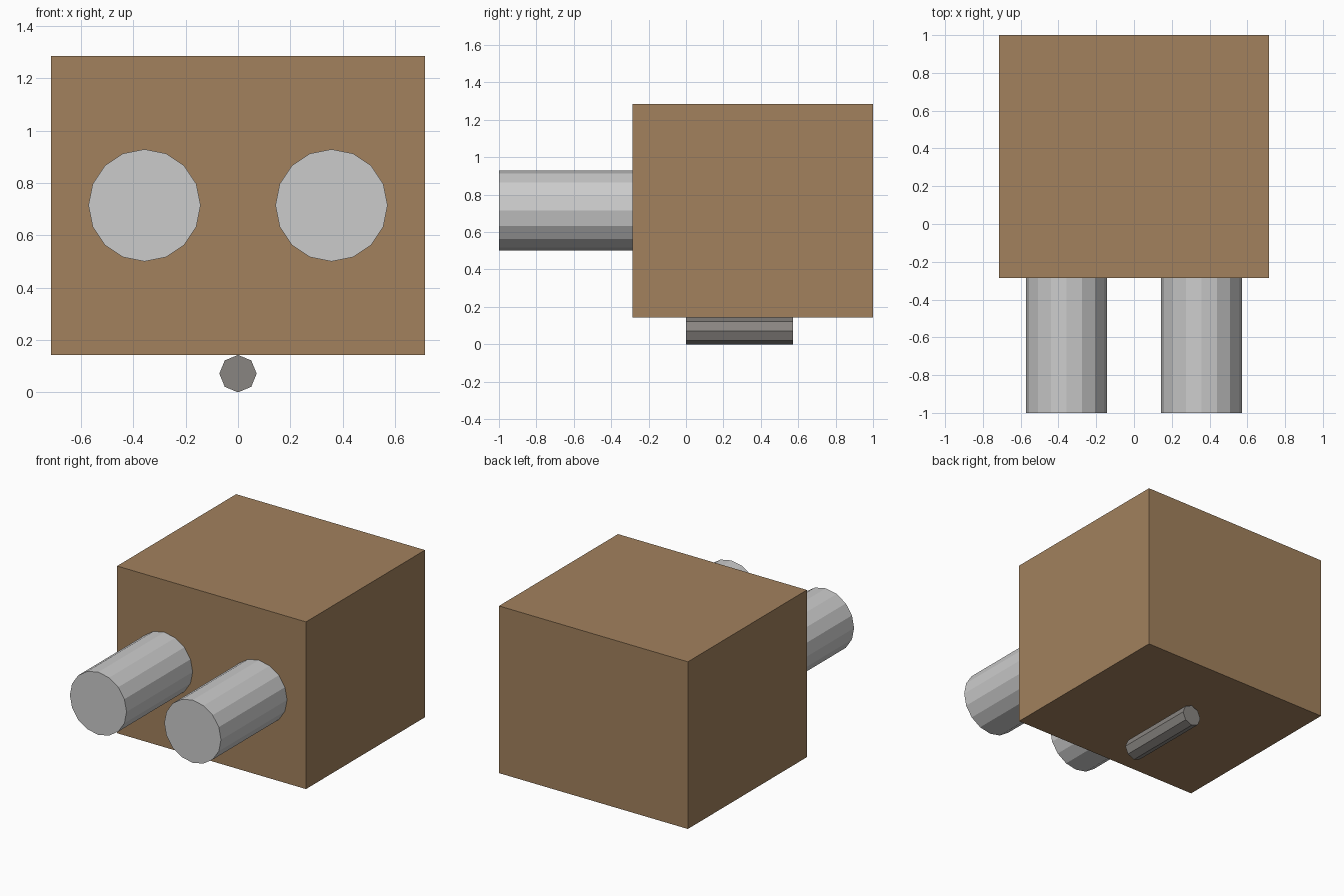
import bpy
import math

if "Cube" in bpy.data.objects:
    bpy.data.objects.remove(bpy.data.objects["Cube"])

U = 2 / 7  # the model is seven of these half-length units long


def paint(obj, name, rgb):
    mat = bpy.data.materials.new(name)
    mat.diffuse_color = (*rgb, 1)
    mat.use_nodes = True
    mat.node_tree.nodes["Principled BSDF"].inputs["Base Color"].default_value = mat.diffuse_color
    obj.data.materials.append(mat)


def rod(name, x, z, radius, y0, y1, sides):
    # Flat-sided cylinder lying along y, with a vertex pointing up
    bpy.ops.mesh.primitive_cylinder_add(
        vertices=sides, radius=radius, depth=y1 - y0,
        location=(x, (y0 + y1) / 2, z), rotation=(math.pi / 2, 0, 0))
    obj = bpy.context.object
    obj.name = name
    bpy.ops.object.transform_apply(location=False, rotation=True, scale=False)
    return obj


# Main block
bpy.ops.mesh.primitive_cube_add(size=1, location=(0, 1.25 * U, 2.5 * U))
block = bpy.context.object
block.name = "block"
block.dimensions = (5 * U, 4.5 * U, 4 * U)
bpy.ops.object.transform_apply(location=False, rotation=False, scale=True)
paint(block, "brown", (0.36, 0.22, 0.11))

# Pair of round barrels on the front
for side, label in ((-1, "left"), (1, "right")):
    rod(f"{label}_barrel", side * 1.25 * U, 2.5 * U, 0.75 * U, -3.5 * U, -U, 16)

# Small rod underneath
pin = rod("bottom_rod", 0, 0.25 * U, 0.25 * U, 0, 2 * U, 8)
paint(pin, "warm_grey", (0.25, 0.235, 0.22))
